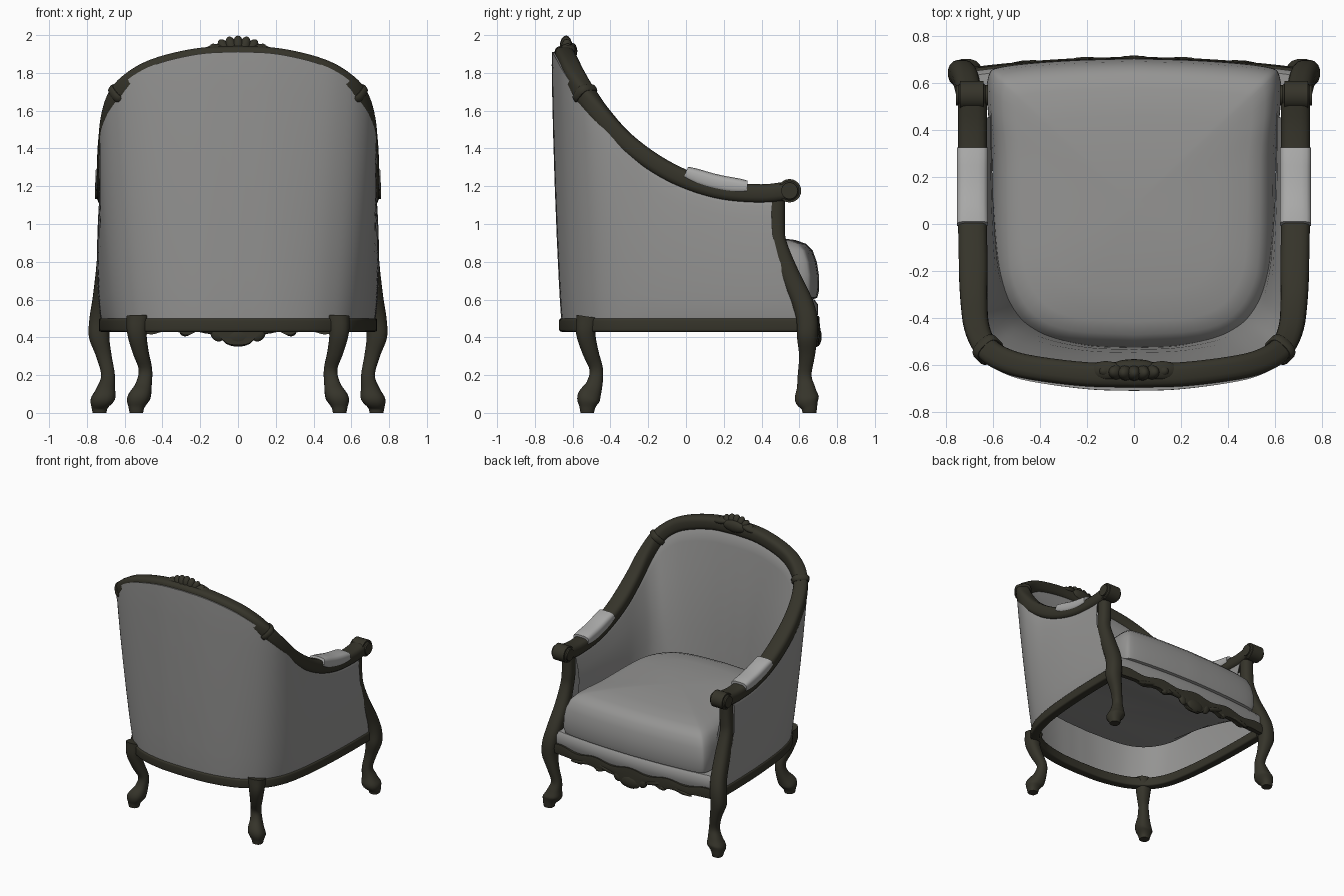
import bpy, bmesh, math
from mathutils import Vector, Matrix

if "Cube" in bpy.data.objects:
    bpy.data.objects.remove(bpy.data.objects["Cube"])


def material(name, rgb):
    m = bpy.data.materials.new(name)
    m.diffuse_color = (*rgb, 1)
    m.use_nodes = True
    m.node_tree.nodes["Principled BSDF"].inputs["Base Color"].default_value = m.diffuse_color
    return m


WOOD = material("dark wood", (0.036, 0.034, 0.023))
FABRIC = material("grey fabric", (0.30, 0.298, 0.292))
PAD = material("light grey fabric", (0.41, 0.41, 0.405))


def finish(name, bm, mat, angle=40):
    bmesh.ops.recalc_face_normals(bm, faces=bm.faces)
    me = bpy.data.meshes.new(name)
    bm.to_mesh(me)
    bm.free()
    ob = bpy.data.objects.new(name, me)
    bpy.context.collection.objects.link(ob)
    me.materials.append(mat)
    bpy.ops.object.select_all(action='DESELECT')
    ob.select_set(True)
    bpy.context.view_layer.objects.active = ob
    bpy.ops.object.shade_smooth_by_angle(angle=math.radians(angle))
    return ob


def loft(name, rings, mat, closed=True, caps=True, angle=40):
    bm = bmesh.new()
    vs = [[bm.verts.new(p) for p in r] for r in rings]
    n = len(rings[0])
    for a, b in zip(vs, vs[1:]):
        for i in range(n if closed else n - 1):
            j = (i + 1) % n
            bm.faces.new((a[i], a[j], b[j], b[i]))
    if caps:
        bm.faces.new(vs[0])
        bm.faces.new(vs[-1])
    return finish(name, bm, mat, angle)


def smooth(pts, n=5):
    """Catmull-Rom curve through points of any dimension"""
    P = [Vector(p) for p in pts]
    P = [2 * P[0] - P[1]] + P + [2 * P[-1] - P[-2]]
    out = []
    for a, b, c, d in zip(P, P[1:], P[2:], P[3:]):
        for k in range(n):
            t = k / n
            out.append(0.5 * (2 * b + (c - a) * t + (2 * a - 5 * b + 4 * c - d) * t * t
                              + (3 * b - a - 3 * c + d) * t ** 3))
    return out + [P[-2]]


def frames(path, side=None):
    out = []
    for i, p in enumerate(path):
        t = (path[min(i + 1, len(path) - 1)] - path[max(i - 1, 0)]).normalized()
        s = Vector(side) if side else Vector((t.y, -t.x, 0)).normalized()
        out.append((p, s, s.cross(t).normalized()))
    return out


def sweep(name, path, sizes, mat, side=None, power=0.7, n=16):
    rings = []
    for (p, s, u), (w, h) in zip(frames(path, side), sizes):
        ring = []
        for k in range(n):
            a = 2 * math.pi * (k + 0.5) / n
            c, d = math.cos(a), math.sin(a)
            ring.append(p + s * w * math.copysign(abs(c) ** power, c)
                        + u * h * math.copysign(abs(d) ** power, d))
        rings.append(ring)
    return loft(name, rings, mat)


def mirrored(half):
    return [Vector((-p.x, p.y, p.z)) for p in reversed(half[1:])] + half


def lobes(name, items, mat):
    """Carved ornament: cluster of (centre, radii, tilt) ellipsoids"""
    bm = bmesh.new()
    for c, r, tilt in items:
        m = Matrix.Translation(c) @ Matrix.Rotation(tilt, 4, 'Y') @ Matrix.Diagonal((*r, 1))
        bmesh.ops.create_uvsphere(bm, u_segments=12, v_segments=8, radius=1, matrix=m)
    return finish(name, bm, mat)


# main curves: top rail with arms, and the seat base outline
rail = mirrored(smooth([(0, -.645, 1.892), (.2, -.64, 1.882), (.4, -.617, 1.838), (.53, -.588, 1.778),
                        (.622, -.535, 1.69), (.668, -.445, 1.57), (.682, -.32, 1.435), (.685, -.15, 1.31),
                        (.688, .02, 1.226), (.688, .2, 1.175), (.688, .4, 1.16), (.688, .55, 1.176)]))
base = mirrored(smooth([(0, -.66, .49), (.2, -.65, .49), (.38, -.61, .49), (.5, -.55, .49),
                        (.58, -.48, .49), (.635, -.39, .49), (.67, -.28, .49), (.695, -.13, .49),
                        (.71, .03, .49), (.72, .2, .49), (.725, .4, .49), (.725, .61, .49)]))
front_pts = [(.685, .48, 1.14, .045), (.688, .478, 1.0, .046), (.695, .487, .9, .046), (.70, .54, .75, .053),
             (.715, .61, .6, .056), (.73, .64, .5, .057), (.735, .642, .4, .055), (.71, .64, .3, .042),
             (.688, .628, .2, .037), (.70, .635, .13, .05), (.715, .64, .075, .065), (.732, .652, .03, .044),
             (.733, .653, 0, .037)]
back_pts = [(.53, -.52, .51, .062), (.535, -.53, .42, .052), (.515, -.505, .32, .043), (.49, -.475, .23, .036),
            (.5, -.485, .15, .044), (.525, -.515, .08, .062), (.537, -.522, .03, .043), (.538, -.523, 0, .036)]


def back_amount(y):
    return max(0, min(1, (-y - .2) / .3))


# top rail and seat rail
sweep("top_rail", rail, [(.062 - .01 * back_amount(p.y), .051) for p in rail], WOOD, power=.62)
low = [p - s * .022 + Vector((0, 0, -.025)) for p, s, u in frames(base)]
sweep("seat_rail", low, [(.034, .036)] * len(low), WOOD, power=.3)


# upholstered shell: outer skin, hidden rim, inner skin
def post_y(z):
    for a, b in zip(front_pts, front_pts[1:]):
        if b[2] <= z <= a[2]:
            return a[1] + (b[1] - a[1]) * (a[2] - z) / (a[2] - b[2])
    return front_pts[0][1]


rings = []
for (r, s, u), (b, bs, bu) in zip(frames(rail), frames(base)):
    k = back_amount(r.y)
    corner = 2 * abs(s.x * s.y)
    top = r + s * (.04 + .025 * k - .018 * corner) + u * (-.03 + .05 * k - .015 * corner)
    ring = [b.lerp(top, t) + bs * ((.02 - .01 * k) * math.sin(math.pi * t) ** .6 if 0 < t < 1 else 0)
            for t in (0, .04, .15, .3, .5, .7, .85, .95, 1)]
    ring.append(r + u * .01 * k)
    rim = r - s * .035 - u * .02
    foot = b - bs * (.115 + .02 * k) + Vector((0, 0, .25))
    ring += [rim.lerp(foot, t) - s * .02 * math.sin(math.pi * t) for t in (0, .1, .3, .5, .7, .9, 1)]
    for p in ring:
        p.y = min(p.y, post_y(p.z) - .025)
    rings.append(ring)
loft("upholstered_shell", rings, FABRIC, closed=False, caps=False, angle=60)

# seat cushion, hollow underneath
outline = smooth([(0, .705, 0), (.3, .695, 0), (.56, .67, 0), (.62, .63, 0), (.624, .5, 0), (.605, .3, 0),
                  (.60, -.1, 0), (.57, -.3, 0), (.47, -.45, 0), (.3, -.52, 0), (0, -.54, 0)], 4)
outline += [Vector((-p.x, p.y, 0)) for p in reversed(outline[1:-1])]
mid = Vector((0, .08, 0))


def underside(p, z):
    """Lift the lower edge towards the back of the seat"""
    return max(z, .6 + .12 * max(0, min(1, (.5 - p.y) / .5)) + (z - .6) * .4)


loft("seat_cushion", [[mid + (p - mid) * s + Vector((0, 0, underside(p, z))) for p in outline] for z, s in (
    (.6, .94), (.61, .985), (.65, 1), (.73, .998), (.80, .98), (.86, .945), (.895, .89),
    (.915, .8), (.932, .6), (.942, .3), (.945, .05))], FABRIC)

# upholstered strip under the cushion, above the apron
xs = [-.67 + i * .067 for i in range(21)]
loft("front_seat_strip", [[(x, y0 - .1 * x * x, z) for y0, z in
                           ((.60, .49), (.69, .49), (.698, .52), (.698, .575), (.68, .6), (.60, .605))]
                          for x in xs], FABRIC)

for sx, tag in ((1, "right"), (-1, "left")):
    # legs: the front ones run up into the arm posts
    for name, pts in (("front_leg_", front_pts), ("back_leg_", back_pts)):
        c = smooth(pts, 4)
        sweep(name + tag, [Vector((p[0] * sx, p[1], p[2])) for p in c], [(p[3], p[3]) for p in c],
              WOOD, side=(1, 0, 0), power=.8)
    # rounded arm end
    bm = bmesh.new()
    bmesh.ops.create_cone(bm, cap_ends=True, segments=24, radius1=.062, radius2=.062, depth=.136,
                          matrix=Matrix.Translation((.69 * sx, .548, 1.176)) @ Matrix.Rotation(math.pi / 2, 4, 'Y'))
    bmesh.ops.bevel(bm, geom=[e for e in bm.edges if len(e.link_faces) == 2 and
                              any(len(f.verts) > 4 for f in e.link_faces)], offset=.018, segments=3, affect='EDGES')
    finish("arm_scroll_" + tag, bm, WOOD)
    # armrest pad
    pad = [p + u * .034 for p, s, u in frames(rail) if p.x * sx > 0 and -.045 < p.y < .33]
    if pad[0].y > pad[-1].y:
        pad.reverse()
    n = len(pad) - 1
    sweep("arm_pad_" + tag, pad, [(.067, .046 - .012 * (2 * i / n - 1) ** 4) for i in range(n + 1)], PAD, power=.6)
    # collar where the arm meets the crest rail
    i = min(range(len(rail)), key=lambda i: (rail[i] - Vector((.622 * sx, -.535, 1.69))).length)
    t = (rail[i + 1] - rail[i - 1]).normalized()
    sweep("rail_collar_" + tag, [rail[i] + t * d for d in (-.022, -.012, .012, .022)],
          [(.056, .053), (.064, .06), (.064, .06), (.056, .053)], WOOD)

# carved front apron with a scalloped lower edge
rings = []
for i in range(69):
    x = -.68 + i * .02
    a = abs(x)
    y = .705 - .09 * x * x
    lo = .435 - .075 * math.exp(-(a / .1) ** 4) - .025 * math.exp(-((a - .27) / .04) ** 2) \
        - .02 * math.exp(-((a - .46) / .05) ** 2)
    hi = .5 + .012 * math.cos(a * 20)
    rings.append([(x, y - .035, hi), (x, y, hi), (x, y + .006, (hi + lo) / 2), (x, y, lo), (x, y - .035, lo)])
loft("front_apron", rings, WOOD)

carving = [((0, .692, .405), (.09, .026, .055), 0)]
for sx in (1, -1):
    carving += [((sx * .11, .69, .42), (.035, .02, .045), sx * .5), ((sx * .2, .69, .445), (.09, .022, .018), sx * -.25),
                ((sx * .28, .685, .425), (.028, .02, .02), 0), ((sx * .43, .678, .44), (.10, .02, .016), sx * .2)]
lobes("apron_carving", carving, WOOD)

# carved crest on the top rail
crest = [((.034 * i, -.635 + .001 * i * i, 1.935 - .0035 * i * i), (.032, .034, .063), .24 * i) for i in range(-3, 4)]
crest += [((sx * .12, -.625, 1.925), (.075, .042, .026), sx * .2) for sx in (1, -1)]
crest += [((0, -.605, 1.915), (.10, .03, .045), 0)]
lobes("crest_carving", crest, WOOD)
